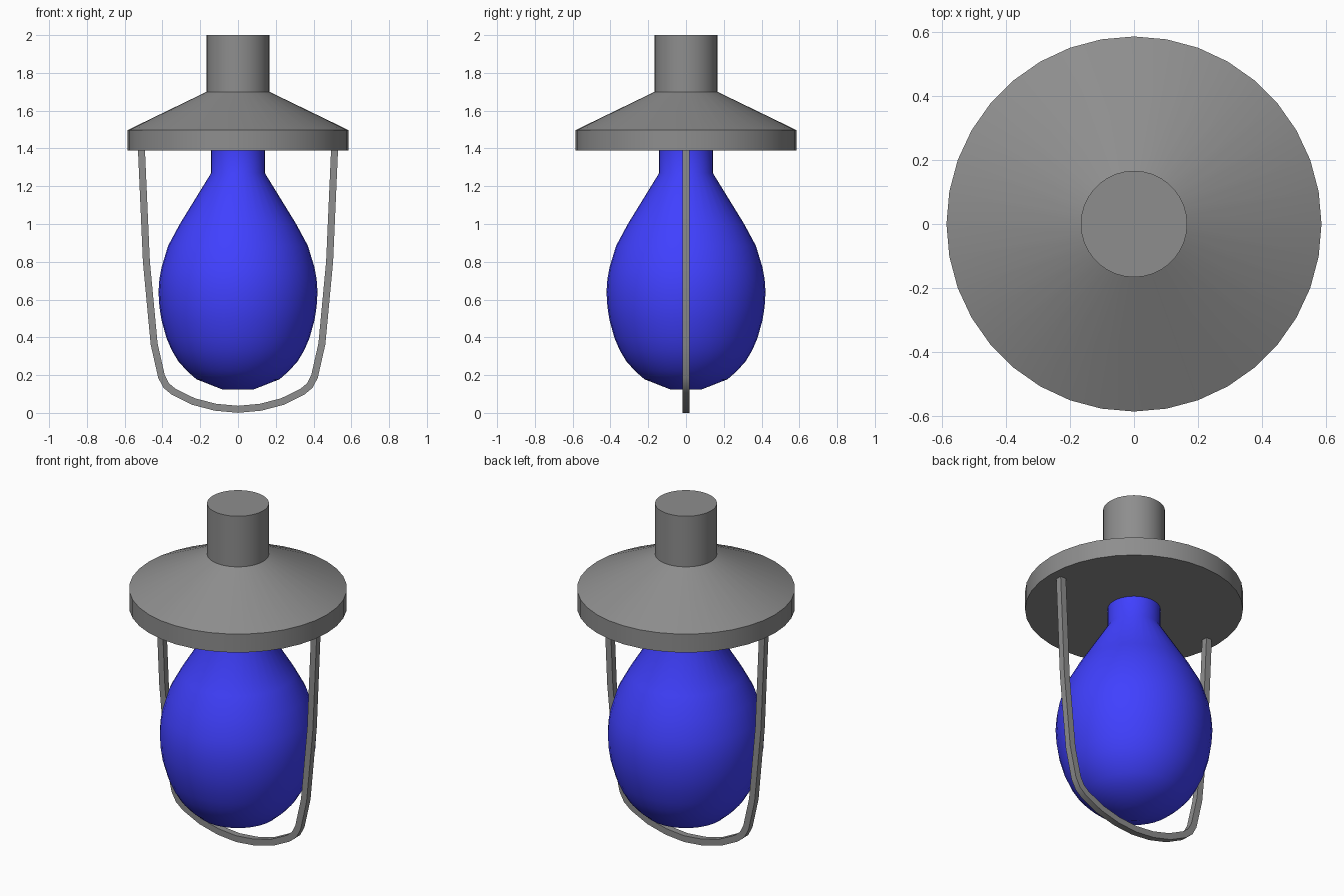
import bpy, bmesh, math
from mathutils import Vector

if "Cube" in bpy.data.objects:
    bpy.data.objects.remove(bpy.data.objects["Cube"])


def material(name, rgb):
    mat = bpy.data.materials.new(name)
    mat.diffuse_color = (*rgb, 1)
    mat.use_nodes = True
    mat.node_tree.nodes["Principled BSDF"].inputs["Base Color"].default_value = mat.diffuse_color
    return mat


def finish(bm, name, mat, smooth_angle):
    bmesh.ops.recalc_face_normals(bm, faces=bm.faces)
    mesh = bpy.data.meshes.new(name)
    bm.to_mesh(mesh)
    bm.free()
    mesh.materials.append(mat)
    obj = bpy.data.objects.new(name, mesh)
    bpy.context.collection.objects.link(obj)
    bpy.ops.object.select_all(action='DESELECT')
    obj.select_set(True)
    bpy.context.view_layer.objects.active = obj
    bpy.ops.object.shade_smooth_by_angle(angle=math.radians(smooth_angle))
    return obj


def bridge(bm, rings):
    """Skin a list of vertex rings and cap both ends."""
    n = len(rings[0])
    for a, b in zip(rings, rings[1:]):
        for i in range(n):
            j = (i + 1) % n
            bm.faces.new((a[i], a[j], b[j], b[i]))
    bm.faces.new(rings[0])
    bm.faces.new(rings[-1])


def turned(name, profile, mat, sides=36, smooth_angle=25):
    """Solid of revolution from (radius, z) pairs."""
    bm = bmesh.new()
    rings = []
    for r, z in profile:
        angles = [2 * math.pi * i / sides for i in range(sides)]
        rings.append([bm.verts.new((r * math.cos(a), r * math.sin(a), z))
                      for a in angles])
    bridge(bm, rings)
    return finish(bm, name, mat, smooth_angle)


def square_wire(name, path, half, mat):
    """Square bar swept along a path in the XZ plane, with mitred corners."""
    bm = bmesh.new()
    pts = [Vector(p) for p in path]
    rings = []
    for i, p in enumerate(pts):
        d_in = (p - pts[i - 1]).normalized() if i else None
        d_out = (pts[i + 1] - p).normalized() if i < len(pts) - 1 else None
        d_in, d_out = d_in or d_out, d_out or d_in
        t = (d_in + d_out).normalized()
        n = Vector((-t.y, t.x)) * half / t.dot(d_in)
        rings.append([bm.verts.new((p.x + s * n.x, y * half, p.y + s * n.y))
                      for s, y in ((-1, -1), (1, -1), (1, 1), (-1, 1))])
    bridge(bm, rings)
    return finish(bm, name, mat, 50)


metal = material("dark_grey_metal", (0.27, 0.27, 0.27))
blue = material("blue_glass", (0.051, 0.051, 1.0))

# Shade: flat underside, short rim, cone and mounting stem
turned("lamp_shade", [(0.585, 1.388), (0.585, 1.497), (0.166, 1.70), (0.166, 2.0)],
       metal, smooth_angle=24)

# Glass bulb with straight neck
turned("bulb", [(0.08, 0.123), (0.22, 0.178), (0.27, 0.222), (0.315, 0.272),
                (0.35, 0.33), (0.378, 0.395), (0.405, 0.49), (0.416, 0.56),
                (0.421, 0.64), (0.416, 0.71), (0.405, 0.77), (0.37, 0.885),
                (0.308, 1.0), (0.142, 1.27), (0.142, 1.39)], blue, smooth_angle=40)

# Guard wire: half path mirrored across x = 0
half_path = [(0.511, 1.39), (0.485, 0.80), (0.444, 0.365), (0.405, 0.192),
             (0.38, 0.145), (0.341, 0.112), (0.235, 0.06), (0.12, 0.03)]
path = half_path + [(0, 0.019)] + [(-x, z) for x, z in reversed(half_path)]
square_wire("guard_wire", path, 0.0185, metal)
